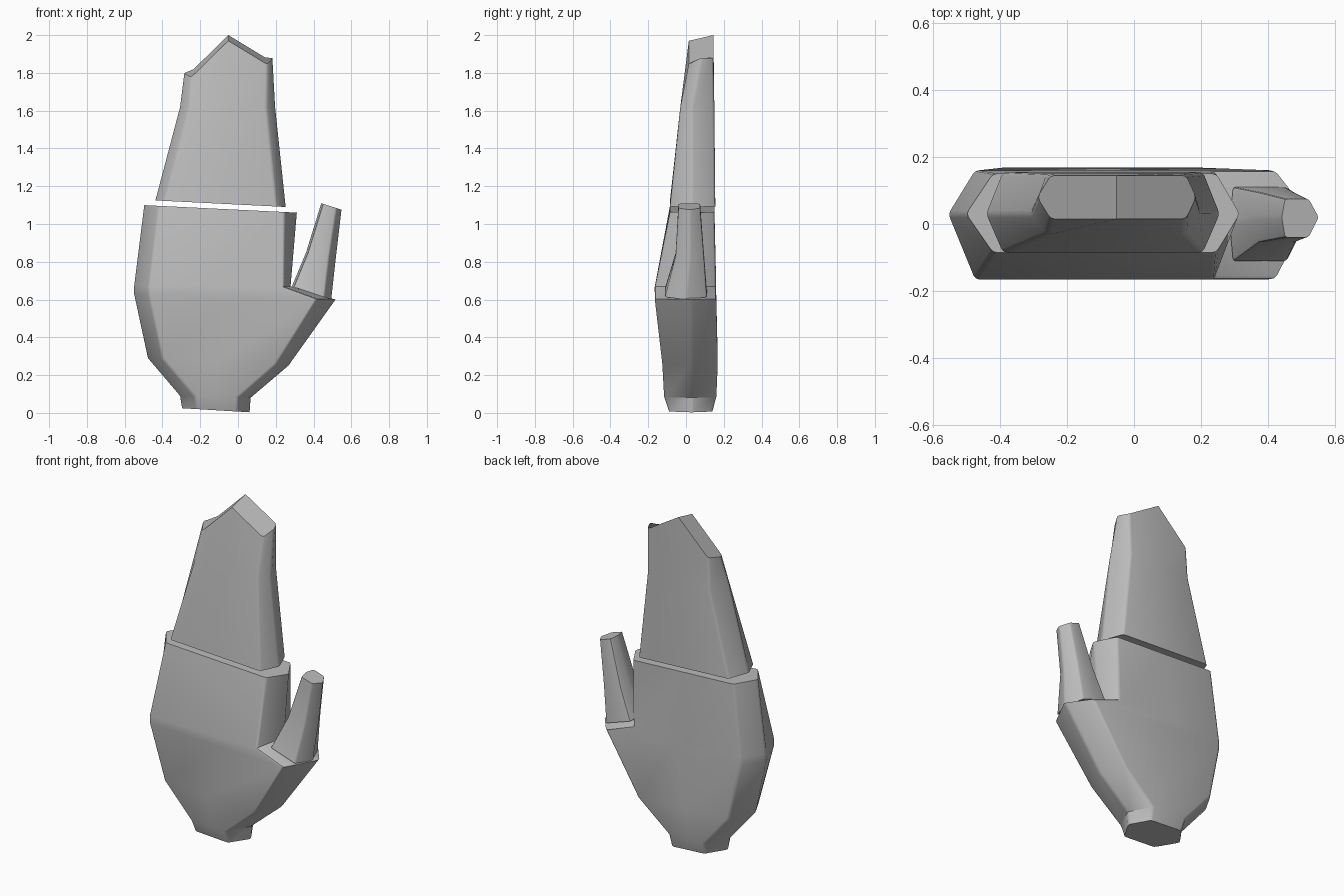
import bpy
import bmesh

if "Cube" in bpy.data.objects:
    bpy.data.objects.remove(bpy.data.objects["Cube"], do_unlink=True)

grey = bpy.data.materials.new("plain_grey")
grey.use_nodes = True
grey.diffuse_color = (0.5, 0.5, 0.5, 1)
grey.node_tree.nodes["Principled BSDF"].inputs["Base Color"].default_value = grey.diffuse_color


def ring(left, right, front, back, z_left, z_right, inset_left=0.08, inset_right=0.07,
         middle=0.03, peak=0, drop=0):
    """Flattened hexagon with a centre point on its front and back."""
    centre = (left + right) / 2
    outline = [
        (left, middle), (left + inset_left, front), (centre, front),
        (right - inset_right, front), (right, middle),
        (right - inset_right, back), (centre, back), (left + inset_left, back),
    ]
    points = []
    for i, (x, y) in enumerate(outline):
        z = z_left + (z_right - z_left) * (x - left) / (right - left)
        if i in (2, 6):
            z += peak
        if i in (1, 2, 3):
            z -= drop
        points.append((x, y, z))
    return points


def loft(name, rings, rounding):
    """Skin the rings, fold the caps along the middle, round the long corners."""
    bm = bmesh.new()
    loops = [[bm.verts.new(p) for p in points] for points in rings]
    count = len(loops[0])
    corners = []
    for low, high in zip(loops, loops[1:]):
        for i in range(count):
            j = (i + 1) % count
            bm.faces.new((low[i], low[j], high[j], high[i]))
        corners += [bm.edges.get((low[i], high[i])) for i in range(count) if i not in (2, 6)]
    for cap in (loops[0], loops[-1]):
        bm.faces.new([cap[i] for i in (6, 7, 0, 1, 2)])
        bm.faces.new([cap[i] for i in (2, 3, 4, 5, 6)])
    bmesh.ops.bevel(bm, geom=corners, offset=rounding, segments=2, profile=0.5,
                    affect="EDGES", clamp_overlap=True)
    bmesh.ops.recalc_face_normals(bm, faces=bm.faces[:])
    mesh = bpy.data.meshes.new(name)
    bm.to_mesh(mesh)
    bm.free()
    mesh.materials.append(grey)
    part = bpy.data.objects.new(name, mesh)
    bpy.context.collection.objects.link(part)
    bpy.ops.object.select_all(action="DESELECT")
    part.select_set(True)
    bpy.context.view_layer.objects.active = part
    bpy.ops.object.shade_smooth_by_angle(angle=0.6)
    return part


# Palm with a wrist stub below and a stepped ledge for the thumb
loft("palm", [
    ring(-0.30, 0.065, -0.09, 0.14, 0.025, 0.003),
    ring(-0.31, 0.07, -0.115, 0.16, 0.09, 0.08),
    ring(-0.48, 0.27, -0.125, 0.168, 0.29, 0.25),
    ring(-0.553, 0.52, -0.165, 0.16, 0.63, 0.60, 0.08, 0.10),
    ring(-0.553, 0.28, -0.165, 0.16, 0.67, 0.67, 0.08, 0.04),
    ring(-0.50, 0.315, -0.085, 0.15, 1.10, 1.06),
], 0.012)

# Joined fingers tapering to an off-centre peak
loft("fingers", [
    ring(-0.44, 0.255, -0.085, 0.155, 1.125, 1.09, 0.05, 0.05),
    ring(-0.31, 0.20, -0.03, 0.15, 1.62, 1.62, 0.05, 0.05),
    ring(-0.288, 0.185, 0.015, 0.145, 1.80, 1.88, 0.04, 0.03, 0.08, 0.16, 0.03),
], 0.012)

# Thumb seated on the ledge, leaning outward
loft("thumb", [
    ring(0.285, 0.495, -0.11, 0.11, 0.67, 0.60, 0.01, 0.04, 0.0),
    ring(0.36, 0.52, -0.055, 0.095, 0.85, 0.82, 0.01, 0.04, 0.02),
    ring(0.44, 0.55, -0.04, 0.075, 1.11, 1.075, 0.01, 0.03, 0.02),
], 0.008)
